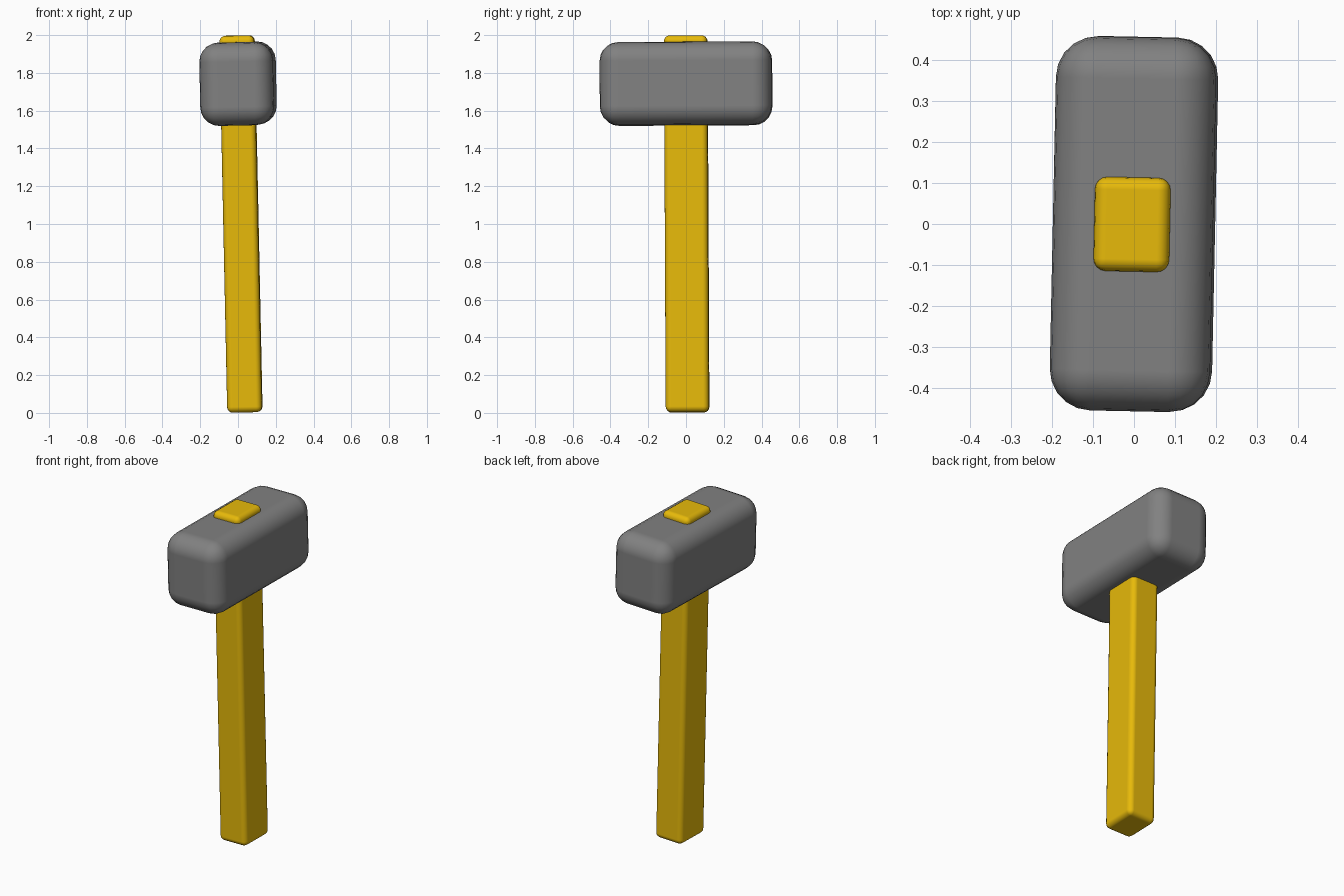
import bpy
from math import radians
from mathutils import Euler, Vector

if "Cube" in bpy.data.objects:
    bpy.data.objects.remove(bpy.data.objects["Cube"])

# The whole hammer leans very slightly
TILT = Euler((radians(0.3), radians(-1.2), radians(-1.2)))
PIVOT = Vector((0.0, 0.0, 1.743))


def rounded_block(name, size, offset_z, radius, segments, color):
    bpy.ops.mesh.primitive_cube_add(size=1)
    ob = bpy.context.object
    ob.name = name
    ob.scale = size
    bpy.ops.object.transform_apply(location=False, rotation=False, scale=True)
    ob.rotation_euler = TILT
    ob.location = PIVOT + TILT.to_matrix() @ Vector((0, 0, offset_z))
    bpy.ops.object.shade_smooth()
    bevel = ob.modifiers.new("rounded_edges", 'BEVEL')
    bevel.width = radius
    bevel.segments = segments
    bevel.harden_normals = True
    mat = bpy.data.materials.new(name + "_paint")
    mat.diffuse_color = color
    mat.use_nodes = True
    mat.node_tree.nodes["Principled BSDF"].inputs["Base Color"].default_value = mat.diffuse_color
    ob.data.materials.append(mat)
    return ob


# Heavy dark grey head
rounded_block("hammer_head", (0.39, 0.91, 0.44), 0.0, 0.1, 5,
              (0.22, 0.22, 0.22, 1))

# Handle passing right through the head
rounded_block("handle", (0.184, 0.229, 1.995), -0.743, 0.03, 4,
              (0.8, 0.49, 0.003, 1))
